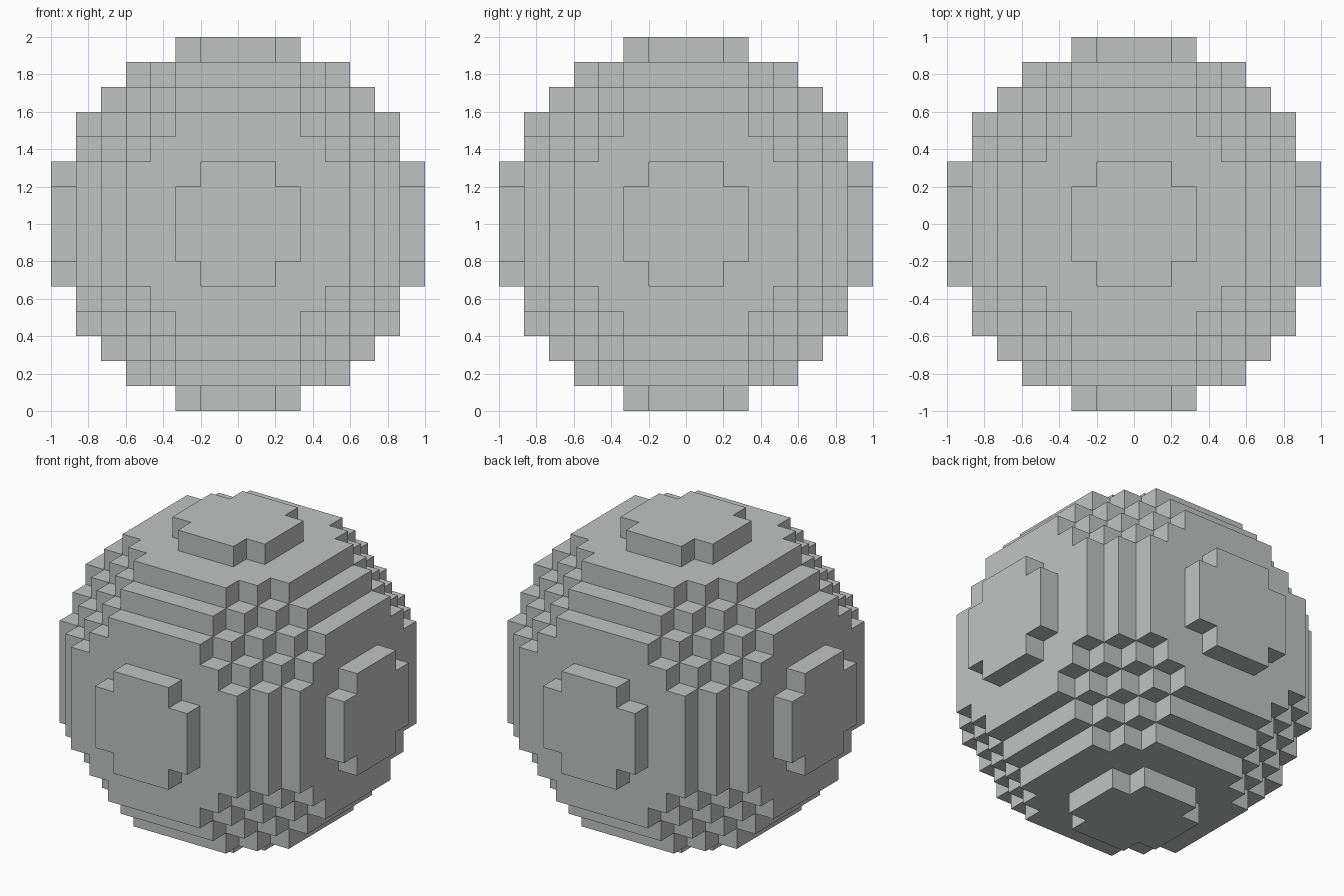
import bpy
import bmesh
from itertools import product
from mathutils import Vector

cube = bpy.data.objects.get("Cube")
if cube:
    bpy.data.objects.remove(cube, do_unlink=True)

REACH = 7                      # blocks from the centre to the outermost layer
RADIUS = REACH + 0.5
CELL = 1 / RADIUS              # block size for an overall width of 2
CENTRE = Vector((0, 0, 1))

# Plain grey stone colour
grey = bpy.data.materials.new("light_grey")
grey.use_nodes = True
colour = (0.53, 0.55, 0.54, 1)
grey.diffuse_color = colour
grey.node_tree.nodes["Principled BSDF"].inputs["Base Color"].default_value = colour


def filled(cell):
    return cell.length_squared <= RADIUS ** 2


# Outer skin of the block sphere: one quad wherever a block meets empty space
bm = bmesh.new()
span = range(-REACH, REACH + 1)
for cell in map(Vector, product(span, repeat=3)):
    if not filled(cell):
        continue
    for axis, sign in product(range(3), (-1, 1)):
        normal = Vector((0, 0, 0))
        normal[axis] = sign
        if filled(cell + normal):
            continue
        u = Vector((0, 0, 0))
        u[(axis + 1) % 3] = 0.5
        v = normal.cross(u)
        middle = cell + normal / 2
        corners = (middle - u - v, middle + u - v, middle + u + v, middle - u + v)
        bm.faces.new([bm.verts.new(CENTRE + c * CELL) for c in corners])

bmesh.ops.remove_doubles(bm, verts=bm.verts[:], dist=CELL / 100)
bmesh.ops.recalc_face_normals(bm, faces=bm.faces[:])

mesh = bpy.data.meshes.new("block_sphere")
bm.to_mesh(mesh)
bm.free()
mesh.materials.append(grey)
sphere = bpy.data.objects.new("block_sphere", mesh)
bpy.context.scene.collection.objects.link(sphere)
